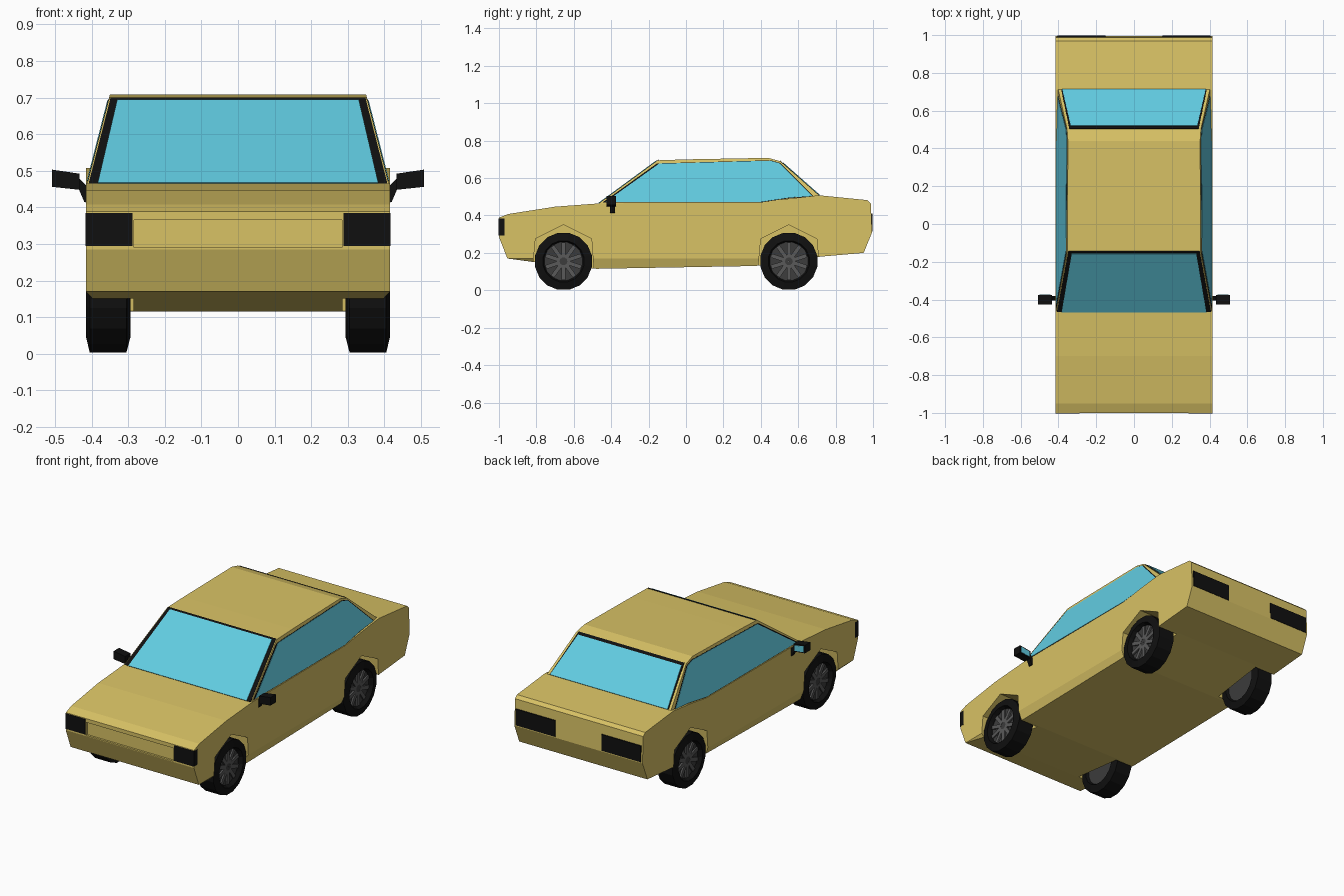
import bpy, bmesh, math
from mathutils import Vector, Matrix

if "Cube" in bpy.data.objects:
    bpy.data.objects.remove(bpy.data.objects["Cube"])


def material(name, *rgb):
    m = bpy.data.materials.new(name)
    m.diffuse_color = (*rgb, 1)
    m.use_nodes = True
    m.node_tree.nodes["Principled BSDF"].inputs["Base Color"].default_value = m.diffuse_color
    return m


GOLD = material("gold_paint", 0.69, 0.54, 0.13)
GLASS = material("blue_glass", 0.12, 0.60, 0.75)
BLACK = material("black_trim", 0.005, 0.005, 0.005)
RIM = material("rim_grey", 0.045, 0.045, 0.045)
SPOKE = material("spoke_grey", 0.10, 0.10, 0.10)


def finish(name, bm, mat=None):
    bmesh.ops.recalc_face_normals(bm, faces=bm.faces)
    me = bpy.data.meshes.new(name)
    bm.to_mesh(me)
    bm.free()
    if mat:
        me.materials.append(mat)
    ob = bpy.data.objects.new(name, me)
    bpy.context.collection.objects.link(ob)
    return ob


def loft(rings, closed=False):
    """Skin between matching rings; cap the ends, or join them when closed."""
    bm = bmesh.new()
    vs = [[bm.verts.new(p) for p in r] for r in rings]
    pairs = list(zip(vs, vs[1:])) + ([(vs[-1], vs[0])] if closed else [])
    for a, b in pairs:
        for i in range(len(a)):
            j = (i + 1) % len(a)
            bm.faces.new((a[i], a[j], b[j], b[i]))
    if not closed:
        bm.faces.new(vs[0])
        bm.faces.new(vs[-1])
    return bm


def prism(yz, x0, x1):
    return loft([[(x, y, z) for y, z in yz] for x in (x0, x1)])


def panel(name, pts, outward, mat, lift, scale=1.0):
    """Thin plate lying on a sloped surface."""
    pts = [Vector(p) for p in pts]
    c = sum(pts, Vector()) / len(pts)
    n = (pts[1] - pts[0]).cross(pts[2] - pts[0]).normalized()
    if n.dot(Vector(outward)) < 0:
        n = -n
    pts = [c + (p - c) * scale for p in pts]
    return finish(name, loft([[p + n * d for p in pts] for d in (-0.006, lift)]), mat)


def box(name, x, y, z, mat):
    return finish(name, prism([(y[0], z[0]), (y[1], z[0]), (y[1], z[1]), (y[0], z[1])], *x), mat)


def cut(target, cutter):
    cutter.hide_render = True
    cutter.display_type = 'WIRE'
    cutter.hide_set(True)
    m = target.modifiers.new(cutter.name, 'BOOLEAN')
    m.operation, m.solver, m.object = 'DIFFERENCE', 'EXACT', cutter


# Lower body with tucked-in sills
profile = [(-1.0, 0.388), (-1.0, 0.285), (-0.955, 0.17), (-0.82, 0.152), (-0.48, 0.115),
           (0.37, 0.13), (0.72, 0.18), (0.95, 0.20), (0.995, 0.31), (0.988, 0.465),
           (0.97, 0.482), (0.71, 0.508), (0.55, 0.49), (0.40, 0.468), (-0.46, 0.465),
           (-0.70, 0.447), (-0.95, 0.408)]
bm = prism(profile, -0.415, 0.415)
bmesh.ops.bisect_plane(bm, geom=bm.verts[:] + bm.edges[:] + bm.faces[:],
                       plane_co=(0, 0, 0.17), plane_no=(0, 0, 1))
for v in bm.verts:
    if v.co.z < 0.165:
        v.co.x *= 0.96
body = finish("body", bm, GOLD)

# Wheel wells and grille recess
AXLES = {"front": -0.655, "rear": 0.55}
for end, y in AXLES.items():
    arch = [(y - 0.175, 0.0), (y - 0.15, 0.275), (y, 0.35), (y + 0.15, 0.275), (y + 0.17, 0.0)]
    for side, s in (("left", -1), ("right", 1)):
        cut(body, finish(f"{end}_{side}_well_cutter", prism(arch, s * 0.285, s * 0.5), GOLD))
cut(body, box("grille_cutter", (-0.284, 0.284), (-1.1, -0.988), (0.29, 0.366), GOLD))


# Cabin, leaning inwards towards the roof
def half_width(z):
    return 0.412 - (z - 0.465) * 0.255


roofline = [(-0.47, 0.46), (-0.15, 0.695), (0.0, 0.70), (0.44, 0.708), (0.505, 0.69), (0.715, 0.505), (0.72, 0.46)]
finish("cabin", loft([[(s * half_width(z), y, z) for y, z in roofline] for s in (-1, 1)]), GOLD)

# Side windows with dark seals
window = [(-0.43, 0.472), (-0.145, 0.676), (0.45, 0.692), (0.50, 0.678), (0.675, 0.503),
          (0.55, 0.495), (0.40, 0.472)]
for side, s in (("left", -1), ("right", 1)):
    pts = [(s * half_width(z), y, z) for y, z in window]
    panel(f"{side}_window_seal", pts, (s, 0, 0), BLACK, 0.001, 1.022)
    panel(f"{side}_window", pts, (s, 0, 0), GLASS, 0.003)


# Windscreen and rear window with dark surrounds
def screen(name, low, high, w_low, w_high, out, mat, lift):
    pts = [(-w_low, *low), (w_low, *low), (w_high, *high), (-w_high, *high)]
    panel(name, pts, out, mat, lift)


screen("windscreen_frame", (-0.465, 0.464), (-0.146, 0.698), 0.408, 0.348, (0, -1, 1), BLACK, 0.002)
screen("windscreen", (-0.465, 0.464), (-0.156, 0.6906), 0.383, 0.33, (0, -1, 1), GLASS, 0.005)
screen("rear_window_frame", (0.71, 0.509), (0.503, 0.6918), 0.385, 0.342, (0, 1, 1), BLACK, 0.002)
screen("rear_window", (0.712, 0.5076), (0.517, 0.6794), 0.380, 0.335, (0, 1, 1), GLASS, 0.005)

# Lights and mirrors
head = [(0.433, 0.448), (0.508, 0.456), (0.508, 0.503), (0.433, 0.492)]
mirror_glass = [(0.442, 0.454), (0.500, 0.461), (0.500, 0.496), (0.442, 0.486)]
stalk = [(0.41, 0.412), (0.42, 0.415), (0.435, 0.45), (0.46, 0.455), (0.435, 0.48), (0.41, 0.455)]
for side, s in (("left", -1), ("right", 1)):
    box(f"{side}_headlight", (s * 0.288, s * 0.416), (-1.002, -0.97), (0.294, 0.384), BLACK)
    box(f"{side}_taillight", (s * 0.15, s * 0.405), (0.96, 0.997), (0.315, 0.41), BLACK)
    for part, outline, y0, y1, mat in (("mirror", head, -0.425, -0.375, BLACK),
                                       ("mirror_stalk", stalk, -0.405, -0.38, BLACK),
                                       ("mirror_glass", mirror_glass, -0.38, -0.373, GLASS)):
        finish(f"{side}_{part}", loft([[(s * x, y, z) for x, z in outline] for y in (y0, y1)]), mat)

# Wheels: lathed tyre, dished rim and radial spokes
SIDES, RADIUS = 16, 0.155
tyre = [(0.395, 0.104), (0.415, 0.112), (0.405, RADIUS), (0.305, RADIUS), (0.294, 0.112), (0.31, 0.104)]
rim = [(0.388, 0.106), (0.385, 0.03), (0.395, 0.022), (0.395, 0.001), (0.31, 0.001), (0.31, 0.106)]


def lathe(section, s, y):
    return loft([[(s * x, y + r * math.cos(a), RADIUS + r * math.sin(a)) for x, r in section]
                 for a in (2 * math.pi * (i + 0.5) / SIDES for i in range(SIDES))], closed=True)


for end, y in AXLES.items():
    for side, s in (("left", -1), ("right", 1)):
        finish(f"{end}_{side}_tyre", lathe(tyre, s, y), BLACK)
        finish(f"{end}_{side}_rim", lathe(rim, s, y), RIM)
        bm = bmesh.new()
        for i in range(10):
            m = (Matrix.Translation((s * 0.389, y, RADIUS)) @ Matrix.Rotation(math.tau * i / 10, 4, 'X')
                 @ Matrix.Translation((0, 0, 0.06)) @ Matrix.Diagonal((0.014, 0.022, 0.08, 1)))
            bmesh.ops.create_cube(bm, size=1, matrix=m)
        finish(f"{end}_{side}_spokes", bm, SPOKE)
